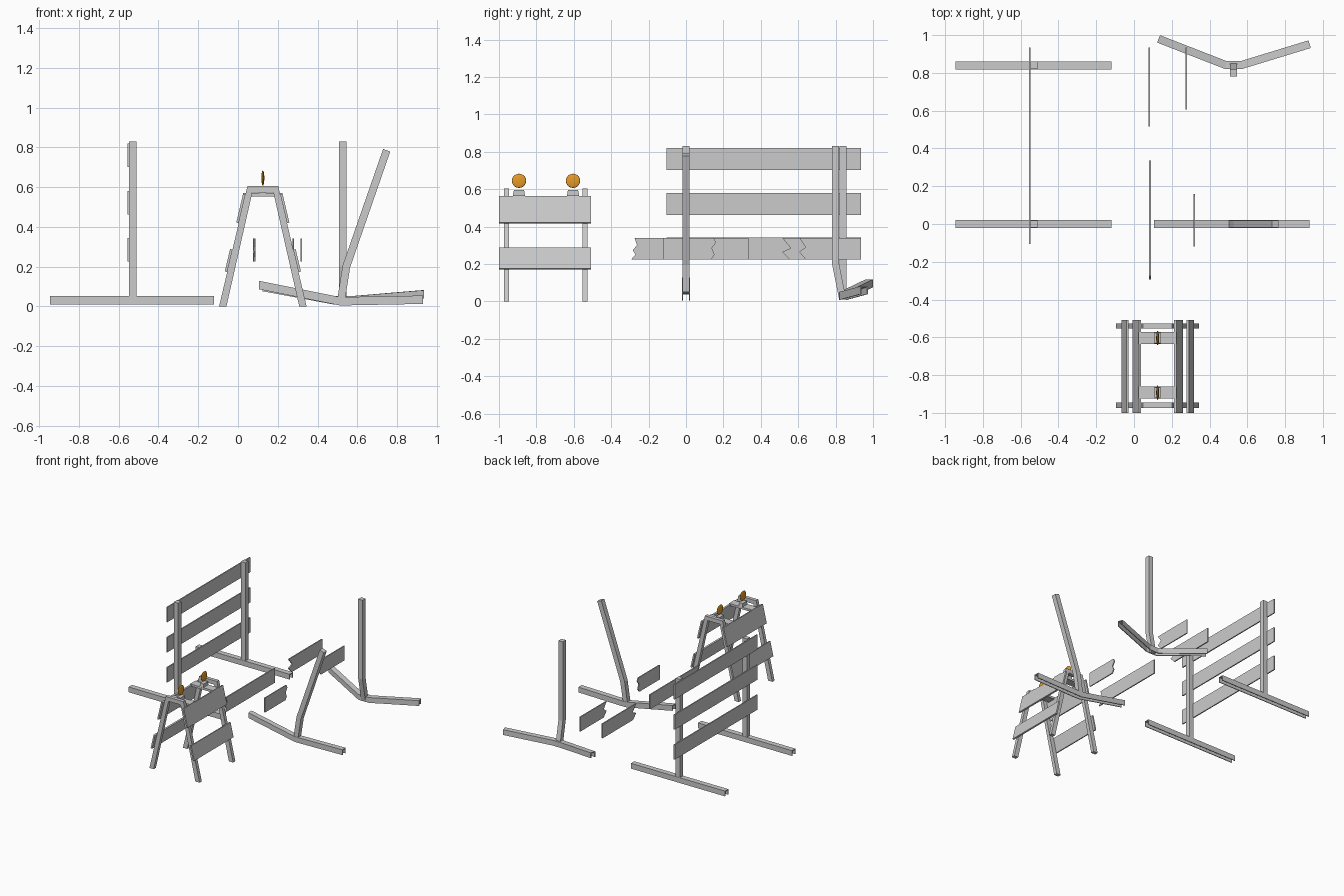
import bpy, bmesh, math
from mathutils import Vector

if "Cube" in bpy.data.objects:
    bpy.data.objects.remove(bpy.data.objects["Cube"])


def make(name, verts, faces):
    me = bpy.data.meshes.new(name)
    me.from_pydata([tuple(v) for v in verts], [], faces)
    bm = bmesh.new()
    bm.from_mesh(me)
    bmesh.ops.recalc_face_normals(bm, faces=bm.faces)
    bm.to_mesh(me)
    bm.free()
    ob = bpy.data.objects.new(name, me)
    bpy.context.collection.objects.link(ob)
    return ob


def sweep(name, path, section, u_axes, v_axis):
    """Sweep a closed section through a path; u_axes gives the width direction per point."""
    n, verts, faces = len(section), [], []
    for p, ua in zip(path, u_axes):
        verts += [Vector(p) + Vector(ua) * u + Vector(v_axis) * v for u, v in section]
    for i in range(len(path) - 1):
        for j in range(n):
            k = (j + 1) % n
            faces.append((i*n + j, i*n + k, (i+1)*n + k, (i+1)*n + j))
    faces += [tuple(range(n)), tuple(range((len(path)-1)*n, len(path)*n))]
    return make(name, verts, faces)


def slab(name, outline, axis, lo, hi):
    """Extrude a 2D outline along x (outline in y,z) or y (outline in x,z)."""
    put = (lambda a, b, d: (d, a, b)) if axis == 'x' else (lambda a, b, d: (a, d, b))
    n = len(outline)
    verts = [put(a, b, d) for d in (lo, hi) for a, b in outline]
    faces = [tuple(range(n)), tuple(range(n, 2*n))]
    faces += [(j, (j+1) % n, n + (j+1) % n, n + j) for j in range(n)]
    return make(name, verts, faces)


def rect(a0, a1, b0, b1):
    return [(a0, b0), (a1, b0), (a1, b1), (a0, b1)]


X, Y, Z = (1, 0, 0), (0, 1, 0), (0, 0, 1)
W, T = 0.021, 0.006
# downward open steel channel and square post section
CHANNEL = [(-W, -W), (-W, W), (W, W), (W, -W), (W-T, -W), (W-T, W-T), (T-W, W-T), (T-W, -W)]
POST = rect(-0.019, 0.019, -0.019, 0.019)

# intact barricade
for i, y in enumerate((0.0, 0.84)):
    sweep(f"intact_foot_{i}", [(-0.945, y, 0.03), (-0.12, y, 0.03)], CHANNEL, [Y, Y], Z)
    sweep(f"intact_post_{i}", [(-0.53, y, 0.045), (-0.53, y, 0.83)], POST, [X, X], Y)
for i, z in enumerate((0.225, 0.463, 0.702)):
    slab(f"intact_board_{i}", rect(-0.105, 0.935, z, z + 0.118), 'x', -0.556, -0.547)

# bent feet of the broken barricade
sweep("bent_foot_front", [(0.105, 0, 0.107), (0.51, 0, 0.026), (0.56, 0, 0.026), (0.93, 0, 0.033)],
      CHANNEL, [Y] * 4, Z)
sweep("bent_foot_rear", [(0.13, 0.98, 0.097), (0.485, 0.842, 0.03), (0.57, 0.842, 0.03), (0.93, 0.952, 0.06)],
      CHANNEL, [(0.36, 0.93, 0), (0.18, 1, 0), (-0.15, 1, 0), (-0.29, 0.96, 0)], Z)

# bent posts
sweep("bent_post_front", [(0.52, 0, 0.04), (0.545, 0, 0.2), (0.748, 0, 0.785)], POST,
      [(1, 0, -0.15), (1, 0, -0.25), (0.945, 0, -0.33)], Y)
sweep("bent_post_rear", [(0.527, 0.838, 0.01), (0.527, 0.8, 0.2), (0.527, 0.8, 0.83)], POST,
      [X] * 3, Y)

# broken boards, each with one splintered end
B, TOP = 0.225, 0.34
slab("broken_board_long", [(0.335, B), (0.335, TOP), (-0.275, TOP), (-0.262, 0.3), (-0.285, 0.275),
                           (-0.27, 0.25), (-0.293, B)], 'x', 0.08, 0.089)
slab("broken_board_rear", [(0.935, B), (0.935, TOP), (0.515, TOP), (0.56, 0.285), (0.515, 0.265),
                           (0.555, B)], 'x', 0.076, 0.085)
slab("broken_board_short", [(-0.12, B), (-0.12, TOP), (0.148, TOP), (0.16, 0.315), (0.138, 0.285),
                            (0.152, 0.25), (0.135, B)], 'x', 0.314, 0.322)
slab("broken_board_tip", [(0.935, B), (0.935, TOP), (0.605, TOP), (0.64, 0.29), (0.605, 0.265),
                          (0.64, B)], 'x', 0.273, 0.281)

# folding A-frame barricade
CX = 0.125
half = [(0.0775, 0.605), (0.22, 0.0), (0.183, 0.0), (0.053, 0.573)]
frame = [(CX + x, z) for x, z in half] + [(CX - x, z) for x, z in reversed(half)]
for i, y in enumerate((-0.96, -0.54)):
    slab(f"a_frame_{i}", frame, 'y', y - 0.014, y + 0.014)


def leg_x(z):
    return 0.22 - 0.1425 * z / 0.605


for s, side in ((-1, "left"), (1, "right")):
    for tag, z0, z1 in (("lower", 0.172, 0.285), ("upper", 0.418, 0.562)):
        a, b = leg_x(z0), leg_x(z1)
        prof = [(a, z0), (a + 0.012, z0 + 0.003), (b + 0.012, z1 + 0.003), (b, z1)]
        slab(f"a_frame_board_{tag}_{side}", [(CX + s*x, z) for x, z in prof], 'y', -1.0, -0.507)

# warning lights on cross brackets
orange = bpy.data.materials.new("orange_lens")
orange.diffuse_color = (0.8, 0.33, 0.02, 1)
orange.use_nodes = True
orange.node_tree.nodes["Principled BSDF"].inputs["Base Color"].default_value = orange.diffuse_color
for i, y in enumerate((-0.893, -0.604)):
    slab(f"light_bracket_{i}", rect(CX - 0.1, CX + 0.1, 0.553, 0.57), 'y', y - 0.032, y + 0.032)
    slab(f"light_base_{i}", [(y - 0.032, 0.568), (y + 0.032, 0.568), (y + 0.027, 0.597),
                             (y - 0.027, 0.597)], 'x', CX - 0.016, CX + 0.016)
    bpy.ops.mesh.primitive_uv_sphere_add(segments=24, ring_count=12, radius=0.038,
                                         location=(CX, y, 0.645), rotation=(0, math.pi / 2, 0))
    lens = bpy.context.object
    lens.name = f"light_lens_{i}"
    lens.scale = (1, 1, 0.2)
    lens.data.materials.append(orange)
    bpy.ops.object.shade_smooth_by_angle()
